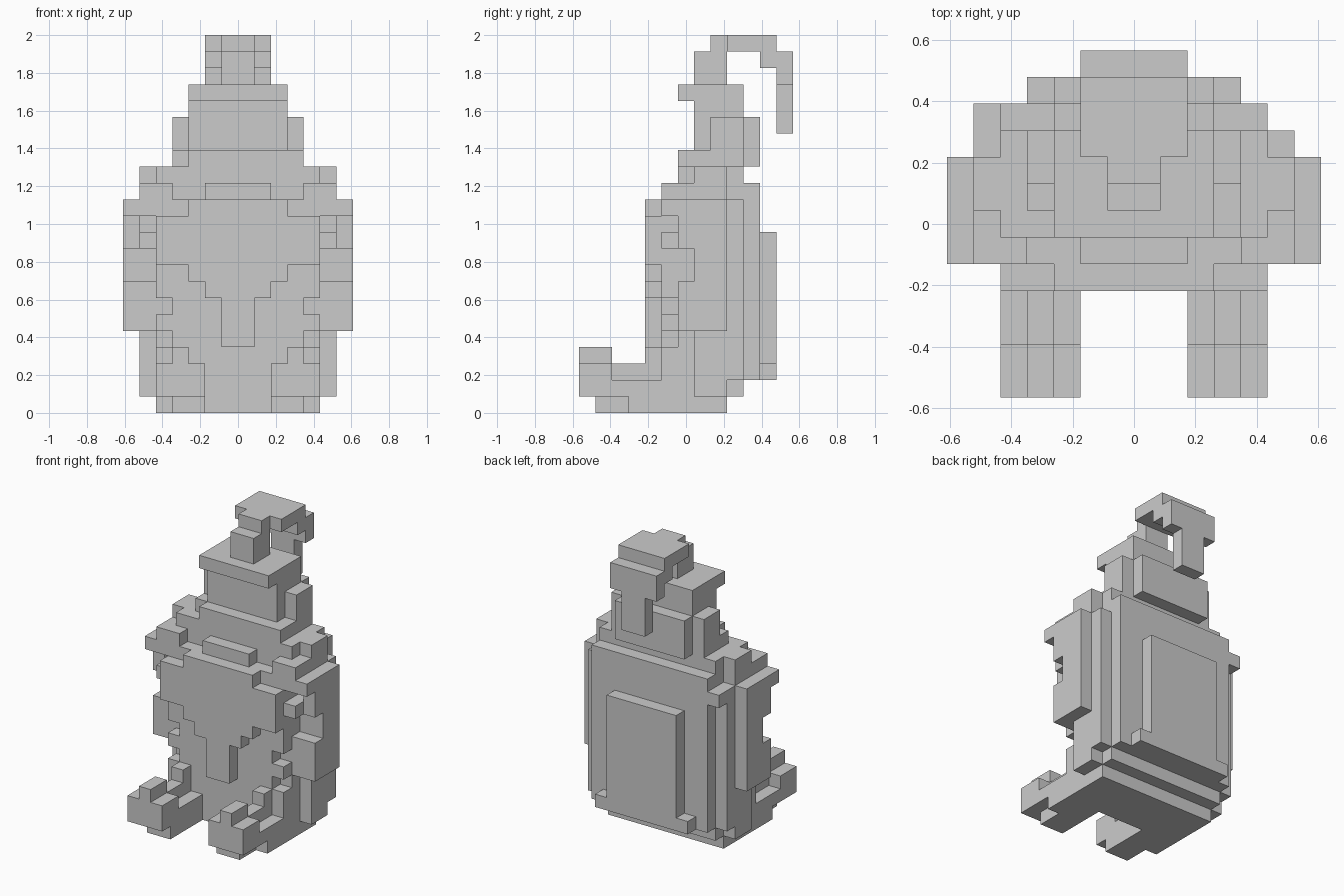
import bpy, bmesh

if "Cube" in bpy.data.objects:
    bpy.data.objects.remove(bpy.data.objects["Cube"])

U = 2 / 23            # edge of one block
cells = {}            # (x, y, z) block -> part name


def box(part, x0, x1, y0, y1, z0, z1, mirror=False):
    """Fill a range of blocks; y counts from the front, x from the centre."""
    for x in range(x0, x1):
        for y in range(y0, y1):
            for z in range(z0, z1):
                cells[(x, y, z)] = part
                if mirror:
                    cells[(-1 - x, y, z)] = part


# Body: rounded coat with a stepped underside
box("body", -5, 5, 5, 9, 0, 1)
box("body", -5, 5, 5, 10, 1, 2)
box("body", -4, 4, 5, 11, 2, 13)
box("body", 4, 5, 5, 11, 7, 13, True)
box("body", 4, 5, 6, 11, 2, 7, True)
box("body", 5, 6, 7, 9, 1, 2, True)
box("body", 5, 6, 7, 10, 2, 13, True)
box("body", -6, -5, 10, 11, 12, 13)

# Back panel with a wider bottom ledge
box("back_panel", -3, 3, 11, 12, 3, 11)
box("back_panel", -4, 4, 11, 12, 2, 3)

# Feet with raised toes
box("foot", 2, 4, 1, 5, 0, 1, True)
box("foot", 4, 5, 3, 5, 0, 1, True)
box("foot", 2, 5, 0, 5, 1, 2, True)
box("foot", 2, 5, 0, 2, 2, 3, True)
box("foot", 3, 4, 0, 2, 3, 4, True)
box("foot", 3, 4, 2, 5, 2, 3, True)
box("leg", 3, 4, 4, 5, 3, 4, True)
box("leg", 4, 5, 5, 6, 2, 4, True)
box("leg", 4, 5, 5, 6, 5, 6, True)

# Beard tapering to a narrow tip
box("beard", -5, 5, 4, 5, 9, 12)
box("beard", -3, 3, 4, 5, 8, 13)
box("beard", -2, 2, 4, 5, 7, 8)
box("beard", -1, 1, 4, 5, 4, 7)

# Arms and shoulders
box("arm", 6, 7, 5, 9, 12, 13, True)
box("arm", 6, 7, 6, 9, 10, 12, True)
box("arm", 6, 7, 7, 9, 8, 10, True)
box("arm", 6, 7, 6, 9, 5, 8, True)
box("arm", 5, 6, 5, 7, 10, 11, True)
box("arm", 5, 6, 5, 7, 12, 13, True)
box("arm", 5, 6, 6, 7, 5, 8, True)
box("shoulder", 4, 6, 5, 9, 13, 14, True)
box("shoulder", 4, 6, 7, 9, 14, 15, True)

# Head and nose
box("head", -5, 5, 6, 11, 13, 14)
box("head", -5, 5, 6, 10, 14, 15)
box("nose", -2, 2, 5, 6, 13, 14)

# Hat: wide base, flat rim and a drooping tip
box("hat", -3, 4, 6, 7, 15, 16)
box("hat", -4, 4, 7, 10, 15, 16)
box("hat", -3, 3, 7, 10, 16, 19)
box("hat", 3, 4, 8, 10, 16, 18, True)
box("hat", -3, 3, 10, 11, 15, 18)
box("hat", -3, 3, 6, 10, 19, 20)
box("hat_tip", -1, 1, 7, 9, 20, 22)
box("hat_tip", -1, 1, 8, 9, 22, 23)
box("hat_tip", -2, 2, 9, 12, 22, 23)
box("hat_tip", -2, 2, 11, 13, 21, 22)
box("hat_tip", -2, 2, 12, 13, 20, 21)
box("hat_tip", -1, 1, 12, 13, 17, 20)


def build(part):
    """Skin the outer faces of one part and merge flat areas."""
    bm = bmesh.new()
    for c in [k for k, p in cells.items() if p == part]:
        for axis in range(3):
            for side in (0, 1):
                n = list(c)
                n[axis] += 2 * side - 1
                if tuple(n) in cells:
                    continue
                a, b = (axis + 1) % 3, (axis + 2) % 3
                ring = [(0, 0), (1, 0), (1, 1), (0, 1)]
                verts = []
                for da, db in (ring if side else ring[::-1]):
                    v = list(c)
                    v[axis] += side
                    v[a] += da
                    v[b] += db
                    verts.append(bm.verts.new((v[0] * U, (v[1] - 6.5) * U, v[2] * U)))
                bm.faces.new(verts)
    bmesh.ops.remove_doubles(bm, verts=bm.verts[:], dist=0.001)
    bmesh.ops.dissolve_limit(bm, angle_limit=0.01, verts=bm.verts[:], edges=bm.edges[:])
    mesh = bpy.data.meshes.new(part)
    bm.to_mesh(mesh)
    bm.free()
    bpy.context.collection.objects.link(bpy.data.objects.new(part, mesh))


for name in sorted(set(cells.values())):
    build(name)
